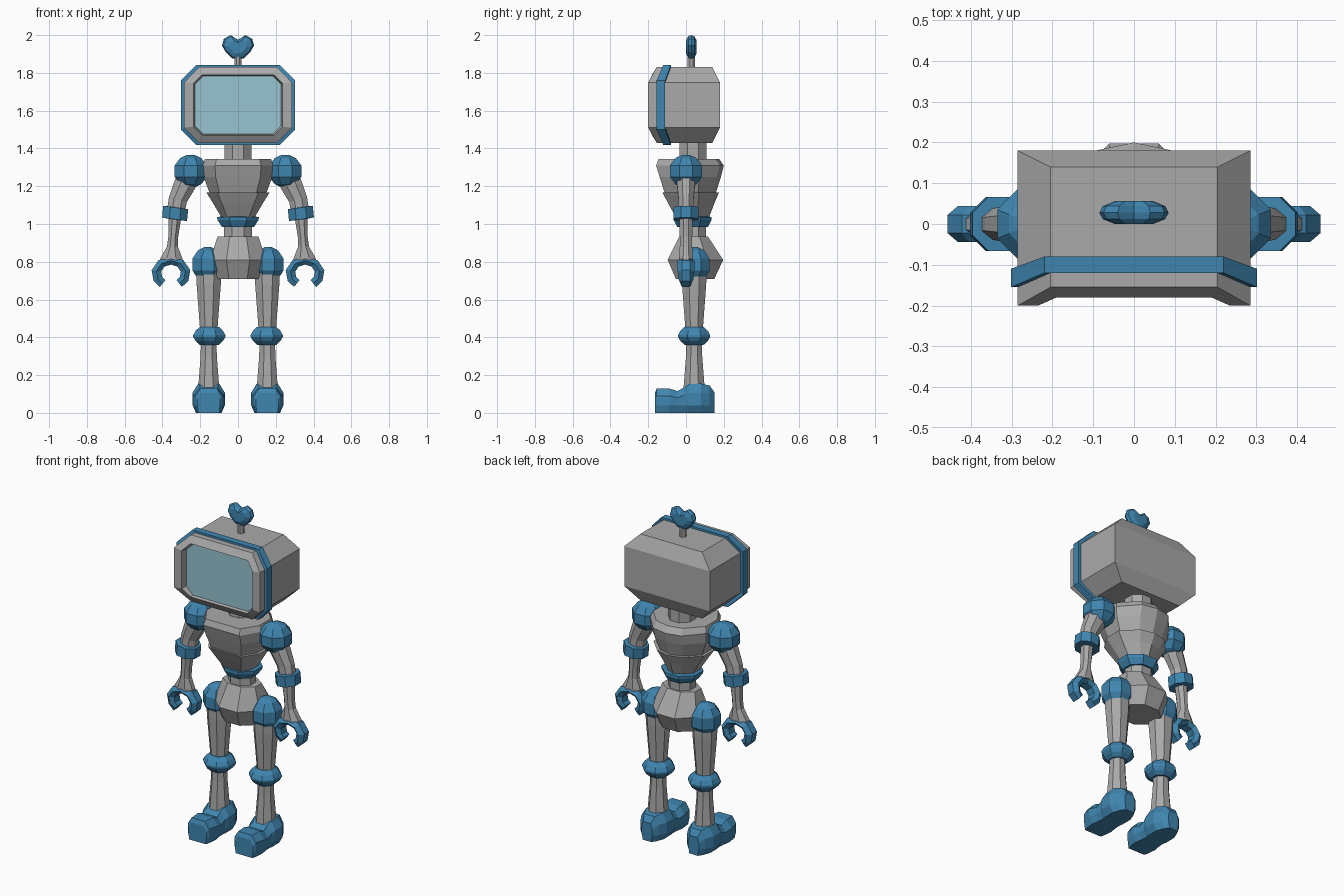
import bpy, bmesh, math


def material(name, rgb):
    m = bpy.data.materials.new(name)
    m.diffuse_color = (*rgb, 1)
    return m


GREY = material("metal grey", (0.40, 0.40, 0.40))
BLUE = material("joint blue", (0.050, 0.235, 0.43))
GLASS = material("screen pale blue", (0.31, 0.56, 0.64))


def loft(name, rings, mat, loop=False, bent=False):
    """Skin a list of equal-length point rings; cap the ends unless looped."""
    bm = bmesh.new()
    vs = [[bm.verts.new(p) for p in r] for r in rings]
    n = len(rings[0])
    pairs = list(zip(vs, vs[1:])) + ([(vs[-1], vs[0])] if loop else [])
    for a, b in pairs:
        for i in range(n):
            j = (i + 1) % n
            bm.faces.new((a[i], a[j], b[j], b[i]))
    if not loop:
        for r in (vs[0], vs[-1]):
            if bent:  # octagon folded along two horizontal lines
                for f in ((0, 1, 2, 7), (7, 2, 3, 6), (6, 3, 4, 5)):
                    bm.faces.new([r[k] for k in f])
            else:
                bm.faces.new(r)
    bmesh.ops.recalc_face_normals(bm, faces=bm.faces)
    me = bpy.data.meshes.new(name)
    bm.to_mesh(me)
    bm.free()
    me.materials.append(mat)
    ob = bpy.data.objects.new(name, me)
    bpy.context.collection.objects.link(ob)
    return ob


def ring(cx, cy, z, rx, ry=None, n=8, tilt=0.0):
    """Horizontal n-gon with a flat side to the front."""
    ry = ry or rx
    k = 1 / math.cos(math.pi / n)
    pts = []
    for i in range(n):
        a = 2 * math.pi * (i + 0.5) / n
        x, y = rx * k * math.cos(a), ry * k * math.sin(a)
        pts.append((cx + x, cy + y, z + tilt * x))
    return pts


def ball(name, cx, cy, cz, r, mat, rz=None):
    rz = rz or r
    angles = [math.radians(a) for a in (-78, -52, -20, 20, 52, 78)]
    loft(name, [ring(cx, cy, cz + rz * math.sin(a), r * math.cos(a) * 1.03)
                for a in angles], mat)


def octagon(hx, hz, c, y_top, y_side, cz=1.63):
    """Chamfered rectangle whose top/bottom and side points differ in depth."""
    a, b = hx - c, hz - c
    return [(-a, y_top, cz + hz), (a, y_top, cz + hz), (hx, y_side, cz + b),
            (hx, y_side, cz - b), (a, y_top, cz - hz), (-a, y_top, cz - hz),
            (-hx, y_side, cz - b), (-hx, y_side, cz + b)]


# Head shell with a recessed front
loft("head", [octagon(0.285, 0.20, 0.08, 0.14, 0.18),
              octagon(0.285, 0.20, 0.08, -0.155, -0.20),
              octagon(0.235, 0.16, 0.045, -0.18, -0.20),
              octagon(0.228, 0.154, 0.045, -0.16, -0.16)], GREY, bent=True)
loft("screen", [octagon(0.228, 0.154, 0.045, -0.159, -0.159),
                octagon(0.228, 0.154, 0.045, -0.165, -0.165)], GLASS)
loft("head_band", [octagon(0.28, 0.195, 0.08, -0.12, -0.155),
                   octagon(0.302, 0.212, 0.082, -0.12, -0.155),
                   octagon(0.302, 0.212, 0.082, -0.08, -0.11),
                   octagon(0.28, 0.195, 0.08, -0.08, -0.11)], BLUE, loop=True)

# Antenna with heart tip
loft("antenna_stem", [ring(0, 0.028, z, 0.019) for z in (1.82, 1.90)], GREY)
half = [(0.03, 1.877), (0.065, 1.91), (0.085, 1.945), (0.075, 1.98), (0.04, 2.0)]
heart = [(0, 1.872)] + half + [(0, 1.975)] + [(-x, z) for x, z in reversed(half)]


def heart_ring(y, s):
    return [(x * s, y, 1.94 + (z - 1.94) * s) for x, z in heart]


loft("heart_tip", [heart_ring(0.0, 0.55), heart_ring(0.012, 0.9),
                   heart_ring(0.028, 1), heart_ring(0.044, 0.9),
                   heart_ring(0.056, 0.55)], BLUE)

# Neck
loft("neck", [ring(0, 0.037, z, 0.072) for z in (1.30, 1.45)], GREY)


# Chest: flat front, ridge along the back
def chest_ring(z, w, yf, yb):
    m = yf + (yb - yf) * 0.3
    return [(-0.65 * w, yf, z), (0.65 * w, yf, z), (w, m, z),
            (w, m + (yb - yf) * 0.35, z), (0.5 * w, yb - 0.02, z), (0, yb, z),
            (-0.5 * w, yb - 0.02, z), (-w, m + (yb - yf) * 0.35, z), (-w, m, z)]


loft("upper_chest", [chest_ring(1.345, 0.175, -0.145, 0.175),
                     chest_ring(1.31, 0.187, -0.158, 0.20),
                     chest_ring(1.25, 0.182, -0.14, 0.185),
                     chest_ring(1.155, 0.147, -0.11, 0.155)], GREY)
loft("lower_chest", [chest_ring(1.168, 0.168, -0.125, 0.175),
                     chest_ring(1.11, 0.132, -0.095, 0.15),
                     chest_ring(1.03, 0.085, -0.05, 0.12)], GREY)

# Waist
loft("waist_band", [ring(0, 0.035, 1.04, 0.08), ring(0, 0.035, 1.037, 0.112, 0.10),
                    ring(0, 0.035, 1.02, 0.108, 0.10),
                    ring(0, 0.035, 0.985, 0.085, 0.082)], BLUE)
loft("waist", [ring(0, 0.04, z, 0.074, 0.066) for z in (0.91, 1.01)], GREY)

# Pelvis
loft("pelvis", [ring(0, 0.04, 0.935, 0.108, 0.075),
                ring(0, 0.05, 0.81, 0.148, 0.147),
                ring(0, 0.048, 0.71, 0.118, 0.102)], GREY)

# Limbs, once per side
for side, s in (("left", -1), ("right", 1)):
    # Arm
    ball(f"{side}_shoulder", s * 0.25, 0, 1.28, 0.088, BLUE)
    loft(f"{side}_upper_arm",
         [ring(s * x, 0, z, r, r * 0.85, tilt=s * 0.3) for x, z, r in
          ((0.26, 1.26, 0.058), (0.285, 1.20, 0.055),
           (0.318, 1.13, 0.047), (0.332, 1.05, 0.046))], GREY)
    loft(f"{side}_elbow_cuff",
         [ring(s * x, 0, z, r, tilt=s * 0.14) for x, z, r in
          ((0.33, 1.088, 0.045), (0.33, 1.087, 0.066),
           (0.336, 1.025, 0.066), (0.336, 1.024, 0.035))], BLUE)
    loft(f"{side}_forearm",
         [ring(s * x, 0, z, r, q) for x, z, r, q in
          ((0.333, 1.05, 0.035, 0.035), (0.343, 0.93, 0.026, 0.033),
           (0.347, 0.88, 0.029, 0.033), (0.353, 0.82, 0.058, 0.036),
           (0.355, 0.79, 0.06, 0.032))], GREY)

    # Claw: hexagonal section swept around an arc open at the bottom
    def claw_ring(a, w):
        c, d = math.cos(a), math.sin(a)
        sect = ((0.104, 0.022), (0.104, -0.022), (0.078, -0.044 * w),
                (0.053, -0.025), (0.053, 0.025), (0.078, 0.044 * w))
        return [(s * 0.355 + r * c, y, 0.74 + r * 0.85 * d) for r, y in sect]

    loft(f"{side}_claw",
         [claw_ring(math.radians(t), w) for t, w in
          ((-56, 0.6), (-28, 0.9), (10, 1), (50, 1), (90, 1),
           (130, 1), (170, 1), (208, 0.9), (236, 0.6))], BLUE)

    # Leg
    lx = s * 0.155
    ball(f"{side}_hip", lx + s * 0.005, 0.045, 0.785, 0.083, BLUE, 0.095)
    loft(f"{side}_thigh",
         [ring(lx, 0.043, z, r) for z, r in
          ((0.76, 0.066), (0.68, 0.064), (0.44, 0.046))], GREY)
    loft(f"{side}_knee",
         [ring(lx - s * 0.003, 0.043, z, r) for z, r in
          ((0.456, 0.05), (0.435, 0.072), (0.412, 0.085),
           (0.402, 0.085), (0.38, 0.072), (0.36, 0.05))], BLUE)
    loft(f"{side}_shin",
         [ring(lx, 0.043, z, r) for z, r in
          ((0.38, 0.041), (0.30, 0.043), (0.13, 0.056))], GREY)

    # Foot: sections from toe to heel (y, sole, middle, top half-widths, height)
    foot = ((-0.165, 0.055, 0.06, 0.042, 0.105), (-0.155, 0.06, 0.07, 0.045, 0.13),
            (-0.09, 0.068, 0.085, 0.05, 0.13), (-0.045, 0.06, 0.078, 0.05, 0.115),
            (-0.01, 0.058, 0.076, 0.045, 0.135), (0.015, 0.062, 0.085, 0.055, 0.153),
            (0.08, 0.062, 0.085, 0.055, 0.155), (0.125, 0.045, 0.06, 0.035, 0.145),
            (0.15, 0.028, 0.035, 0.025, 0.11))
    loft(f"{side}_foot",
         [[(lx + x, y, z) for x, z in
           ((-b, 0), (b, 0), (m, 0.04), (m, 0.09 * h / 0.13), (t, h),
            (-t, h), (-m, 0.09 * h / 0.13), (-m, 0.04))]
          for y, b, m, t, h in foot], BLUE)
